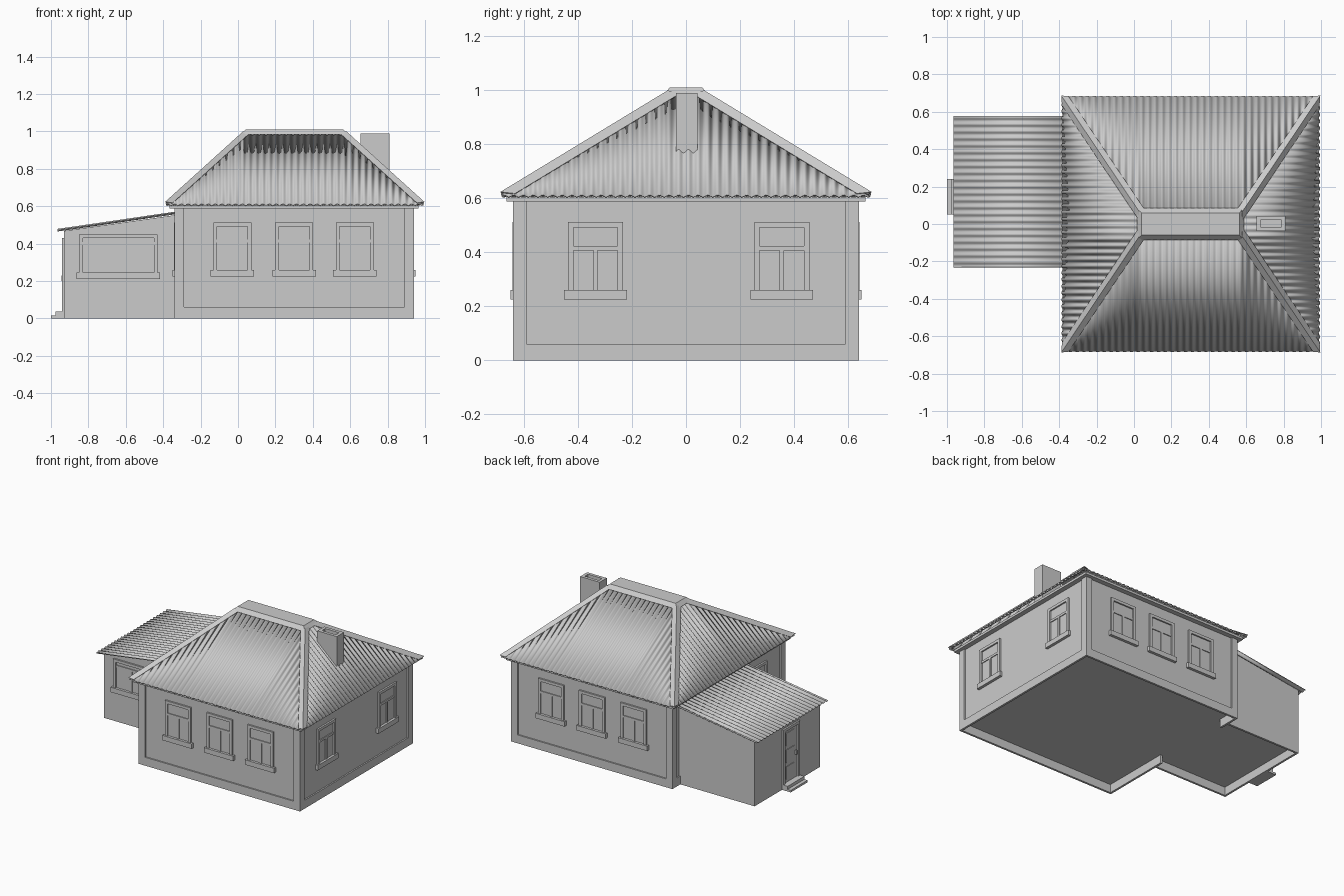
import bpy, bmesh, math
from mathutils import Vector

cube = bpy.data.objects.get("Cube")
if cube:
    bpy.data.objects.remove(cube, do_unlink=True)

grey = bpy.data.materials.new("plain grey")
grey.use_nodes = True
GREY = (0.6, 0.6, 0.6, 1)
grey.diffuse_color = GREY
grey.node_tree.nodes["Principled BSDF"].inputs["Base Color"].default_value = GREY


def make(name, verts, faces, fix=True):
    mesh = bpy.data.meshes.new(name)
    mesh.from_pydata([tuple(v) for v in verts], [], faces)
    if fix:
        bm = bmesh.new()
        bm.from_mesh(mesh)
        bmesh.ops.recalc_face_normals(bm, faces=bm.faces)
        bm.to_mesh(mesh)
        bm.free()
    mesh.materials.append(grey)
    ob = bpy.data.objects.new(name, mesh)
    bpy.context.collection.objects.link(ob)
    return ob


def prism_parts(name, parts):
    """Each part is a pair of four-point rings, joined into a closed solid."""
    verts, faces = [], []
    for low, high in parts:
        n = len(verts)
        verts += list(low) + list(high)
        faces += [(n + 3, n + 2, n + 1, n), (n + 4, n + 5, n + 6, n + 7)]
        faces += [(n + i, n + (i + 1) % 4, n + 4 + (i + 1) % 4, n + 4 + i) for i in range(4)]
    return make(name, verts, faces)


def ring(x0, x1, y0, y1, z):
    return [(x0, y0, z), (x1, y0, z), (x1, y1, z), (x0, y1, z)]


def boxes(name, *specs):
    return prism_parts(name, [(ring(a, b, c, d, e), ring(a, b, c, d, f))
                              for a, b, c, d, e, f in specs])


def on_wall(name, origin, tangent, normal, specs):
    """Boxes given as (along0, along1, z0, z1, out0, out1) on a wall."""
    o, t, n, up = Vector(origin), Vector(tangent), Vector(normal), Vector((0, 0, 1))
    parts = []
    for a0, a1, z0, z1, d0, d1 in specs:
        rect = [(a0, z0), (a1, z0), (a1, z1), (a0, z1)]
        parts.append([[o + t * a + up * z + n * d for a, z in rect] for d in (d0, d1)])
    return prism_parts(name, parts)


def sheet(name, a, b, top_a, top_b, pitch, amp):
    """Corrugated sheet over the trapezoid a, b, top_b, top_a."""
    a, b, top_a, top_b = map(Vector, (a, b, top_a, top_b))
    along = b - a
    width = along.length
    fa = (top_a - a).dot(along) / width ** 2
    fb = (top_b - a).dot(along) / width ** 2
    slope = top_a - a - along * fa
    normal = along.cross(slope).normalized()
    count = round(width / pitch) * 8
    verts = []
    for i in range(count + 1):
        u = min(max(i / count, 0.002), 0.998)
        h = min(1, u / fa if fa > 0.01 else 1, (1 - u) / (1 - fb) if fb < 0.99 else 1)
        low = a + along * u + normal * amp * math.sin(i * math.pi / 4)
        verts += [low, low + slope * h]
    faces = [(2 * i, 2 * i + 2, 2 * i + 3, 2 * i + 1) for i in range(count)]
    ob = make(name, verts, faces, fix=False)
    mod = ob.modifiers.new("thickness", 'SOLIDIFY')
    mod.thickness = 0.004
    bpy.ops.object.select_all(action='DESELECT')
    ob.select_set(True)
    bpy.context.view_layer.objects.active = ob
    bpy.ops.object.shade_smooth_by_angle(angle=math.radians(40))
    return ob


# Main house: recessed wall panels framed by corner posts and a base band
X0, X1, Y, TOP = -0.34, 0.94, 0.64, 0.6
IN, POST, BASE = 0.01, 0.05, 0.06
boxes("main_walls", (X0 + IN, X1 - IN, -Y + IN, Y - IN, BASE, TOP))
boxes("corner_posts", *[(x, x + POST, y, y + POST, BASE, TOP)
                        for x in (X0, X1 - POST) for y in (-Y, Y - POST)])
AY0, AY1, AX = -0.19, 0.55, -0.93
boxes("base_band",
      (X0, X1, -Y, -Y + 0.015, 0, BASE), (X0, X1, Y - 0.015, Y, 0, BASE),
      (X1 - 0.015, X1, -Y, Y, 0, BASE),
      (X0, X0 + 0.015, -Y, AY0 + 0.07, 0, BASE), (X0, X0 + 0.015, AY1 - 0.07, Y, 0, BASE))
boxes("eave_ledge", (X0 - 0.025, X1 + 0.025, -Y - 0.025, Y + 0.025, 0.588, 0.605))

# Hipped roof
EX0, EX1, EY, EZ = -0.385, 0.992, 0.683, 0.61
RX0, RX1, RY, RZ = 0.03, 0.577, 0.065, 0.985
eave = [Vector(p) for p in ring(EX0, EX1, -EY, EY, EZ)]
crown = [Vector(p) for p in ring(RX0, RX1, -RY, RY, RZ)]
for i, side in enumerate(("front", "right", "back", "left")):
    j = (i + 1) % 4
    sheet(side + "_roof_sheet", eave[i], eave[j], crown[i], crown[j], 0.036, 0.005)

# Folded hip caps and the ridge cap
for i, corner in enumerate(("front_left", "front_right", "back_right", "back_left")):
    e, t = eave[i], crown[i]
    sx, sy = (1 if e.x < 0 else -1), (1 if e.y < 0 else -1)
    wings = (Vector((0.035 * sx, 0, 0.008)), Vector((-0.004 * sx, -0.004 * sy, 0.014)),
             Vector((0, 0.05 * sy, 0.008)))
    verts = [p + w for p in (e, t) for w in wings]
    cap = make(corner + "_hip_cap", verts, [(0, 1, 4, 3), (1, 2, 5, 4)])
    cap.modifiers.new("thickness", 'SOLIDIFY').thickness = 0.004
prism_parts("ridge_cap", [(ring(0.015, 0.587, -0.085, 0.085, 0.983),
                           ring(0.04, 0.563, -0.06, 0.06, 1.01))])

# Hollow chimney
cx0, cx1, cy0, cy1, w = 0.655, 0.81, -0.037, 0.043, 0.022
boxes("chimney", (cx0, cx1, cy0, cy0 + w, 0.7, 0.99), (cx0, cx1, cy1 - w, cy1, 0.7, 0.99),
      (cx0, cx0 + w, cy0 + w, cy1 - w, 0.7, 0.99), (cx1 - w, cx1, cy0 + w, cy1 - w, 0.7, 0.99),
      (cx0 + w, cx1 - w, cy0 + w, cy1 - w, 0.7, 0.93))

# Lean-to annex with a sloping top
low = ring(AX, X0 + 0.02, AY0, AY1, BASE)
high = [(x, y, 0.468 if x < -0.5 else 0.555) for x, y, z in low]
prism_parts("annex_walls", [(low, high)])
boxes("annex_base", (AX, X0, AY0, AY0 + 0.015, 0, BASE), (AX, X0, AY1 - 0.015, AY1, 0, BASE),
      (AX, AX + 0.015, AY0, AY1, 0, BASE))
sheet("annex_roof_sheet", (-0.965, 0.58, 0.474), (-0.965, -0.23, 0.474),
      (-0.335, 0.58, 0.566), (-0.335, -0.23, 0.566), 0.036, 0.005)
boxes("entrance_steps", (-1, AX, 0.05, 0.24, 0, 0.015), (-0.975, AX, 0.05, 0.24, 0.015, 0.037))


def window(name, origin, tangent, normal, half=0.102, mullions=(0,), z0=0.255, z1=0.512):
    c, m = 0.02, 0.008
    cross = z0 + 0.16
    bars = [(-half, -half + c, z0, z1, 0, 0.012), (half - c, half, z0, z1, 0, 0.012),
            (-half + c, half - c, z1 - c, z1, 0, 0.012),
            (-half - 0.014, half + 0.014, z0 - 0.03, z0 + 0.005, 0, 0.02),
            (-half + c, half - c, z0, z1 - c, 0, 0.002),
            (-half + c, half - c, cross - m, cross + m, 0, 0.008)]
    bars += [(x - m, x + m, z0, cross - m, 0, 0.008) for x in mullions]
    on_wall(name, origin, tangent, normal, bars)


# Windows on each wall
for k, x in enumerate((-0.03, 0.3, 0.625)):
    window(f"front_window_{k + 1}", (x, -Y + IN, 0), (1, 0, 0), (0, -1, 0))
    window(f"back_window_{k + 1}", (x, Y - IN, 0), (-1, 0, 0), (0, 1, 0))
for k, y in enumerate((-0.335, 0.355)):
    window(f"right_window_{k + 1}", (X1 - IN, y, 0), (0, 1, 0), (1, 0, 0))
window("left_window", (X0 + IN, -0.335, 0), (0, -1, 0), (-1, 0, 0))
window("annex_window", (-0.64, AY0, 0), (1, 0, 0), (0, -1, 0), 0.21, (-0.07, 0.07), 0.24, 0.45)

# Annex door with three panels
on_wall("annex_door", (AX, 0.145, 0), (0, -1, 0), (-1, 0, 0),
        [(-0.095, -0.075, 0.037, 0.43, 0, 0.012), (0.075, 0.095, 0.037, 0.43, 0, 0.012),
         (-0.075, 0.075, 0.41, 0.43, 0, 0.012), (-0.075, 0.075, 0.037, 0.41, 0, 0.002),
         (0.05, 0.06, 0.2, 0.23, 0.002, 0.014)]
        + [(-0.055, 0.04, z, z + 0.09, 0.002, 0.006) for z in (0.06, 0.18, 0.3)])
